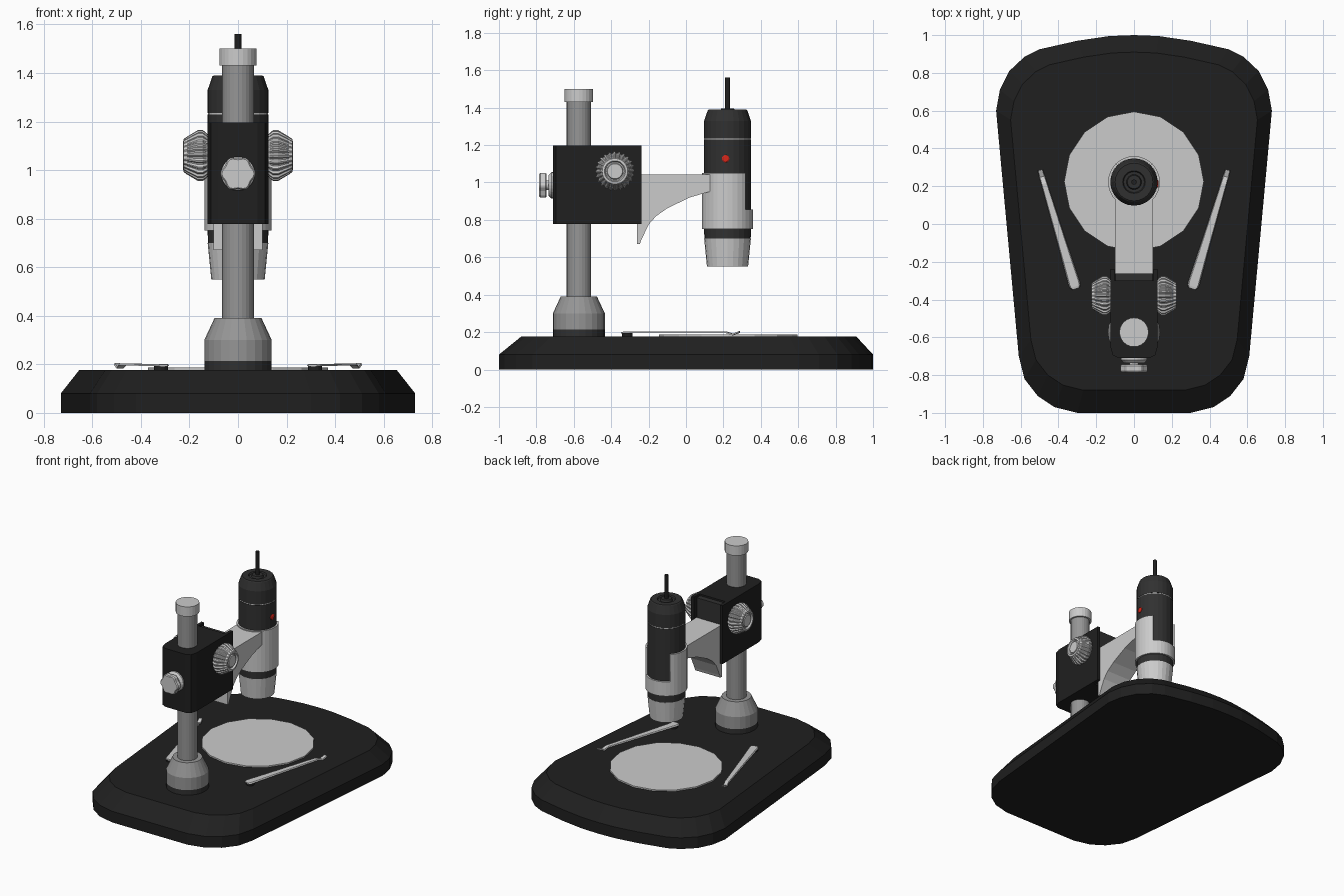
import bpy, bmesh
from math import sin, cos, pi
from mathutils import Vector

if "Cube" in bpy.data.objects:
    bpy.data.objects.remove(bpy.data.objects["Cube"])


def material(name, r, g, b):
    m = bpy.data.materials.new(name)
    m.diffuse_color = (r, g, b, 1)
    m.use_nodes = True
    m.node_tree.nodes["Principled BSDF"].inputs["Base Color"].default_value = m.diffuse_color
    return m


BLACK = material("black", 0.014, 0.014, 0.014)
CHARCOAL = material("charcoal", 0.03, 0.03, 0.03)
STEEL = material("steel", 0.3, 0.3, 0.3)
RED = material("red", 0.7, 0.02, 0.01)


def finish(name, bm, mat):
    bmesh.ops.recalc_face_normals(bm, faces=bm.faces)
    me = bpy.data.meshes.new(name)
    bm.to_mesh(me)
    bm.free()
    if mat:
        me.materials.append(mat)
    ob = bpy.data.objects.new(name, me)
    bpy.context.collection.objects.link(ob)
    return ob


def loft(name, rings, mat=None):
    """Skin a list of equal-length rings of points and cap both ends."""
    bm = bmesh.new()
    vs = [[bm.verts.new(p) for p in ring] for ring in rings]
    for a, b in zip(vs, vs[1:]):
        n = len(a)
        for i in range(n):
            j = (i + 1) % n
            bm.faces.new((a[i], a[j], b[j], b[i]))
    bm.faces.new(vs[0])
    bm.faces.new(vs[-1])
    return finish(name, bm, mat)


def lathe(name, profile, origin, mat=None, segs=24, axis=(0, 0, 1), flute=lambda i, k: 1):
    """Turn (radius, height) pairs round an axis; flute scales single points."""
    rot = Vector((0, 0, 1)).rotation_difference(Vector(axis)).to_matrix()
    rings = []
    for k, (r, h) in enumerate(profile):
        ring = []
        for i in range(segs):
            a, q = 2 * pi * i / segs, r * flute(i, k)
            ring.append(Vector(origin) + rot @ Vector((q * cos(a), q * sin(a), h)))
        rings.append(ring)
    return loft(name, rings, mat)


def symmetric(half):
    return half + [(-x, y) for x, y in reversed(half) if x > 0]


# Base: tapered rounded outline with a sloping rim
outline = symmetric([(0, 1), (.13, .995), (.3, .97), (.5, .925), (.58, .885), (.66, .81),
                     (.71, .71), (.73, .6), (.61, -.7), (.58, -.82), (.51, -.91),
                     (.42, -.97), (.3, -1)])
loft("base", [[(x * s, y * s + d, z) for x, y in outline]
              for s, d, z in ((1, 0, 0), (1, 0, .08), (.895, .015, .177))], BLACK)

# Stage plate
lathe("stage_plate", [(.37, .17), (.37, .187)], (0, .225, 0), None, 16)

# Stage clips with hinge blocks
clip_path = [(-.05, .197, .02), (-.03, .199, .029), (0, .199, .031), (.3, .199, .025),
             (.88, .2, .016), (.94, .188, .015), (1, .202, .014)]
for s, side in ((-1, "left"), (1, "right")):
    a, b = Vector((s * .317, -.313, 0)), Vector((s * .497, .286, 0))
    across = (b - a).normalized().cross(Vector((0, 0, 1)))
    rings = []
    for t, z, w in clip_path:
        c = a.lerp(b, t)
        rings.append([c + across * u * w + Vector((0, 0, z + v))
                      for u, v in ((-1, -.005), (1, -.005), (.8, .003), (-.8, .003))])
    loft(side + "_clip", rings)
    lathe(side + "_clip_hinge", [(.028, .17), (.028, .197)], a, BLACK, 12)

# Column with foot and cap
post = (0, -.573, 0)
lathe("foot_ring", [(.139, .17), (.139, .213)], post, CHARCOAL)
lathe("foot", [(.139, .213), (.139, .3), (.097, .39)], post, STEEL)
lathe("column", [(.065, .38), (.065, 1.44)], post, STEEL)
lathe("column_cap", [(.077, 1.43), (.077, 1.5)], post)

# Carriage block with a slide channel in its far face
plan = symmetric([(0, -.71), (.08, -.71), (.112, -.695), (.125, -.65), (.125, -.237),
                  (.103, -.237), (.103, -.3), (0, -.3)])
loft("carriage", [[(x, y, z) for x, y in plan] for z in (.778, 1.197)], BLACK)
loft("slide", [[(x, y, z) for x, y in ((-.098, -.305), (.098, -.305), (.098, -.262), (-.098, -.262))]
               for z in (.79, 1.185)], CHARCOAL)

# Curved bracket arm
arm = [(-.263, 1.043), (.13, 1.043), (.13, .952), (.02, .92), (-.1, .862), (-.16, .82),
       (-.2, .775), (-.24, .69), (-.247, .67), (-.263, .67)]
loft("arm", [[(x, y, z) for y, z in arm] for x in (-.1, .1)])

# Fluted focus knobs
for s, side in ((-1, "left"), (1, "right")):
    lathe(side + "_focus_knob",
          [(.08, .12), (.093, .13), (.105, .145), (.105, .165), (.078, .21), (.068, .224),
           (.056, .226), (.05, .214), (.044, .214), (.04, .222)],
          (0, -.38, 1.06), None, 96, (s, 0, 0),
          lambda i, k: .92 if i % 4 > 1 and 0 < k < 5 else 1)

# Rear clamp screw: collar, shaft and lobed grip
screw = (0, -.7, .985)
lathe("clamp_collar", [(.07, 0), (.07, .02), (.055, .035)], screw, None, 24, (0, -1, 0))
lathe("clamp_shaft", [(.025, .02), (.025, .06)], screw, None, 12, (0, -1, 0))
lathe("clamp_grip", [(.066, .045), (.072, .052), (.072, .078), (.066, .085)], screw, None, 36,
      (0, -1, 0), lambda i, k: .94 + .07 * cos(i * pi / 3))

# Microscope tube
tube = (0, .222, 0)
lathe("lens_tip", [(.09, .58), (.095, .55), (.11, .55), (.125, .7)], tube)
lathe("tube_body", [(.124, .7), (.125, .75), (.125, 1.23)], tube, CHARCOAL)
lathe("trim_ring", [(.123, 1.228), (.123, 1.238)], tube)
lathe("tube_top", [(.125, 1.236), (.125, 1.33), (.106, 1.385), (.1, 1.39), (.06, 1.39),
                   (.055, 1.38), (.04, 1.38), (.035, 1.395)], tube, CHARCOAL)
lathe("cable", [(.014, 1.38), (.014, 1.56)], tube, BLACK, 12)
lathe("button", [(.02, .115), (.02, .127), (.014, .131)], (0, .212, 1.127), RED, 16, (1, 0, 0))

# Holder sleeve: full ring below, open towards the far side above
bm = bmesh.new()
N = 32
rows = [[bm.verts.new((.137 * cos(2 * pi * i / N), .222 + .137 * sin(2 * pi * i / N), z))
         for i in range(N)] for z in (.752, .855, 1.05)]
for i in range(N):
    j = (i + 1) % N
    for k in (0, 1):
        if k == 0 or not 4 <= i < 12:
            bm.faces.new((rows[k][i], rows[k][j], rows[k + 1][j], rows[k + 1][i]))
sleeve = finish("holder_sleeve", bm, None)
mod = sleeve.modifiers.new("thickness", "SOLIDIFY")
mod.thickness = .012
mod.offset = -1
